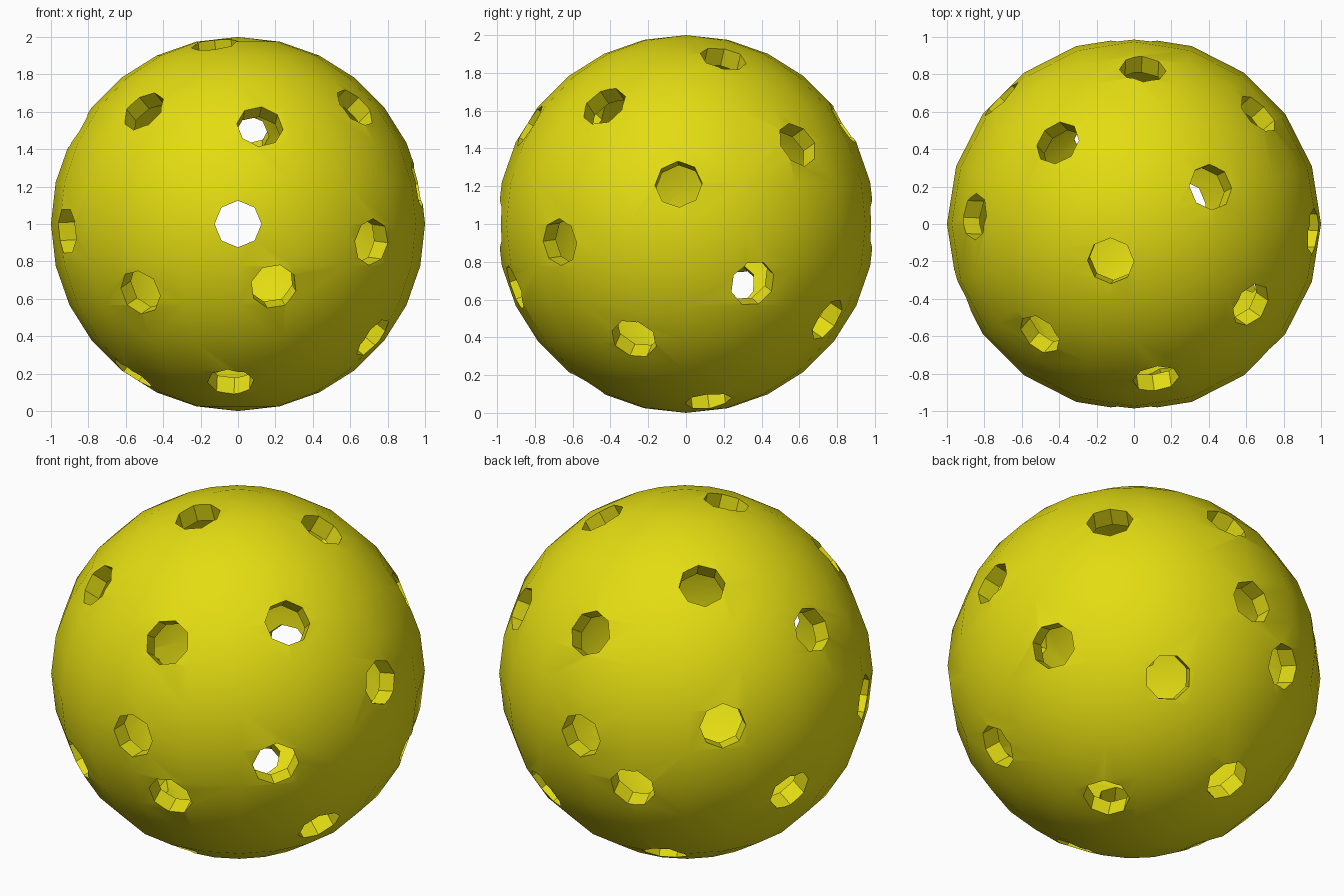
import bpy, bmesh, math
from mathutils import Vector, Matrix

if "Cube" in bpy.data.objects:
    bpy.data.objects.remove(bpy.data.objects["Cube"])

RADIUS, WALL = 1.0, 0.1
HOLES, HOLE_RADIUS = 26, 0.125
CENTRE = Matrix.Translation((0, 0, 1))


def make_object(name, bm):
    mesh = bpy.data.meshes.new(name)
    bm.to_mesh(mesh)
    bm.free()
    ob = bpy.data.objects.new(name, mesh)
    bpy.context.collection.objects.link(ob)
    return ob


# Hollow ball: outer sphere plus an inward-facing inner sphere
bm = bmesh.new()
bmesh.ops.create_uvsphere(bm, u_segments=20, v_segments=14, radius=RADIUS - WALL, matrix=CENTRE)
bmesh.ops.reverse_faces(bm, faces=bm.faces[:])
bmesh.ops.create_uvsphere(bm, u_segments=20, v_segments=14, radius=RADIUS, matrix=CENTRE)
ball = make_object("perforated_ball", bm)

# Octagonal hole cutters spread evenly on a golden-angle spiral about the y axis
bm = bmesh.new()
golden = math.pi * (3 - math.sqrt(5))
for i in range(HOLES):
    y = 1 - 2 * i / (HOLES - 1)
    r = math.sqrt(max(0, 1 - y * y))
    d = Vector((r * math.cos(golden * i), y, -r * math.sin(golden * i)))
    turn = Vector((0, 0, 1)).rotation_difference(d).to_matrix().to_4x4()
    bmesh.ops.create_cone(bm, cap_ends=True, segments=8, radius1=HOLE_RADIUS,
                          radius2=HOLE_RADIUS, depth=0.5,
                          matrix=CENTRE @ Matrix.Translation(d * 0.95) @ turn)
cutter = make_object("hole_cutters", bm)
cutter.hide_render = True

# Cut the holes
cut = ball.modifiers.new("holes", 'BOOLEAN')
cut.operation = 'DIFFERENCE'
cut.solver = 'EXACT'
cut.object = cutter
bpy.context.view_layer.objects.active = ball
ball.select_set(True)
cutter.select_set(False)
bpy.ops.object.modifier_apply(modifier=cut.name)
bpy.data.objects.remove(cutter, do_unlink=True)

# Yellow plastic, smooth skin with crisp hole rims
yellow = bpy.data.materials.new("yellow_plastic")
yellow.diffuse_color = (0.77, 0.72, 0.006, 1)
yellow.use_nodes = True
yellow.node_tree.nodes["Principled BSDF"].inputs["Base Color"].default_value = yellow.diffuse_color
ball.data.materials.clear()
ball.data.materials.append(yellow)
bpy.ops.object.shade_smooth_by_angle(angle=math.radians(30))
